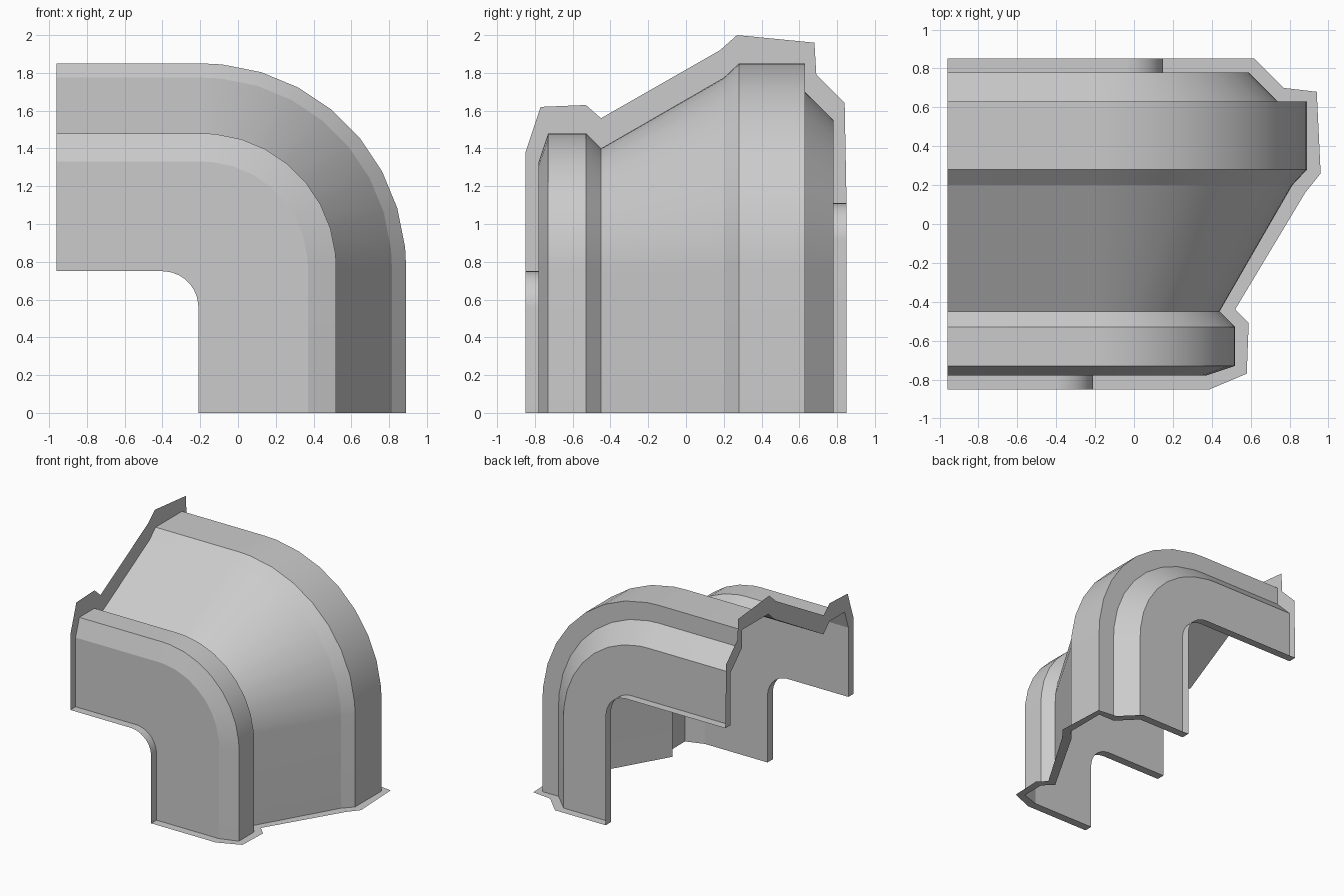
import bpy, bmesh
from math import sin, cos, radians

if "Cube" in bpy.data.objects:
    bpy.data.objects.remove(bpy.data.objects["Cube"])

RISE = 0.96          # the level run sits this much higher than the upright run's x
FILLET = 0.19        # radius of the inner corner on the open edges
BEND = -0.19         # common x of the main bend centre

# Cross-section of the shell: (x, y), from front open edge to back open edge
profile = [(-0.21, -0.78), (0.37, -0.78), (0.52, -0.73), (0.52, -0.53), (0.44, -0.45),
           (0.815, 0.20), (0.89, 0.28), (0.89, 0.63), (0.74, 0.63), (0.59, 0.78), (0.15, 0.78)]
# Outer outlines of the two end flanges
bottom_outline = [(-0.21, -0.85), (0.39, -0.85), (0.58, -0.77), (0.59, -0.51), (0.52, -0.44),
                  (0.88, 0.16), (0.96, 0.26), (0.94, 0.68), (0.77, 0.70), (0.62, 0.85), (0.15, 0.85)]
end_outline = [(0.75, -0.85), (1.38, -0.85), (1.62, -0.77), (1.63, -0.53), (1.56, -0.45),
               (1.92, 0.18), (2.00, 0.27), (1.96, 0.68), (1.79, 0.69), (1.64, 0.84), (1.11, 0.85)]

# Bend angles measured from straight up
angles = [0] + [5.625 + 11.25 * k for k in range(8)] + [90]


def track(x, y, centre):
    """One line of the sweep: level run, rounded corner, upright run."""
    r = x - centre
    pts = [(-0.96, y, x + RISE)]
    for a in angles:
        a = radians(a)
        pts.append((centre + r * sin(a), y, centre + RISE + r * cos(a)))
    return pts + [(x, y, 0.0)]


def sheet(name, rows):
    """Quad sheet through rows of points, smooth shaded with crisp creases."""
    bm = bmesh.new()
    g = [[bm.verts.new(p) for p in row] for row in rows]
    for i in range(len(g) - 1):
        for j in range(len(g[0]) - 1):
            bm.faces.new((g[i][j], g[i + 1][j], g[i + 1][j + 1], g[i][j + 1]))
    me = bpy.data.meshes.new(name)
    bm.to_mesh(me)
    bm.free()
    ob = bpy.data.objects.new(name, me)
    bpy.context.collection.objects.link(ob)
    bpy.ops.object.select_all(action='DESELECT')
    ob.select_set(True)
    bpy.context.view_layer.objects.active = ob
    bpy.ops.object.shade_smooth_by_angle(angle=radians(12))
    return ob


# Bent shell
last = len(profile) - 1
tracks = [track(x, y, x - FILLET if k in (0, last) else BEND)
          for k, (x, y) in enumerate(profile)]
sheet("bent_shell", list(zip(*tracks)))

# Flanges standing out around both ends
sheet("bottom_flange", [[(x, y, 0) for x, y in bottom_outline],
                        [(x, y, 0) for x, y in profile]])
sheet("end_flange", [[(-0.96, y, x + RISE) for x, y in profile],
                     [(-0.96, y, z) for z, y in end_outline]])

# Rims along the open edges of the front and back walls
for name, edge, ys in (("front_rim", tracks[0], (-0.78, -0.85)),
                       ("back_rim", tracks[last], (0.85, 0.78))):
    sheet(name, [[(p[0], y, p[2]) for y in ys] for p in edge])
